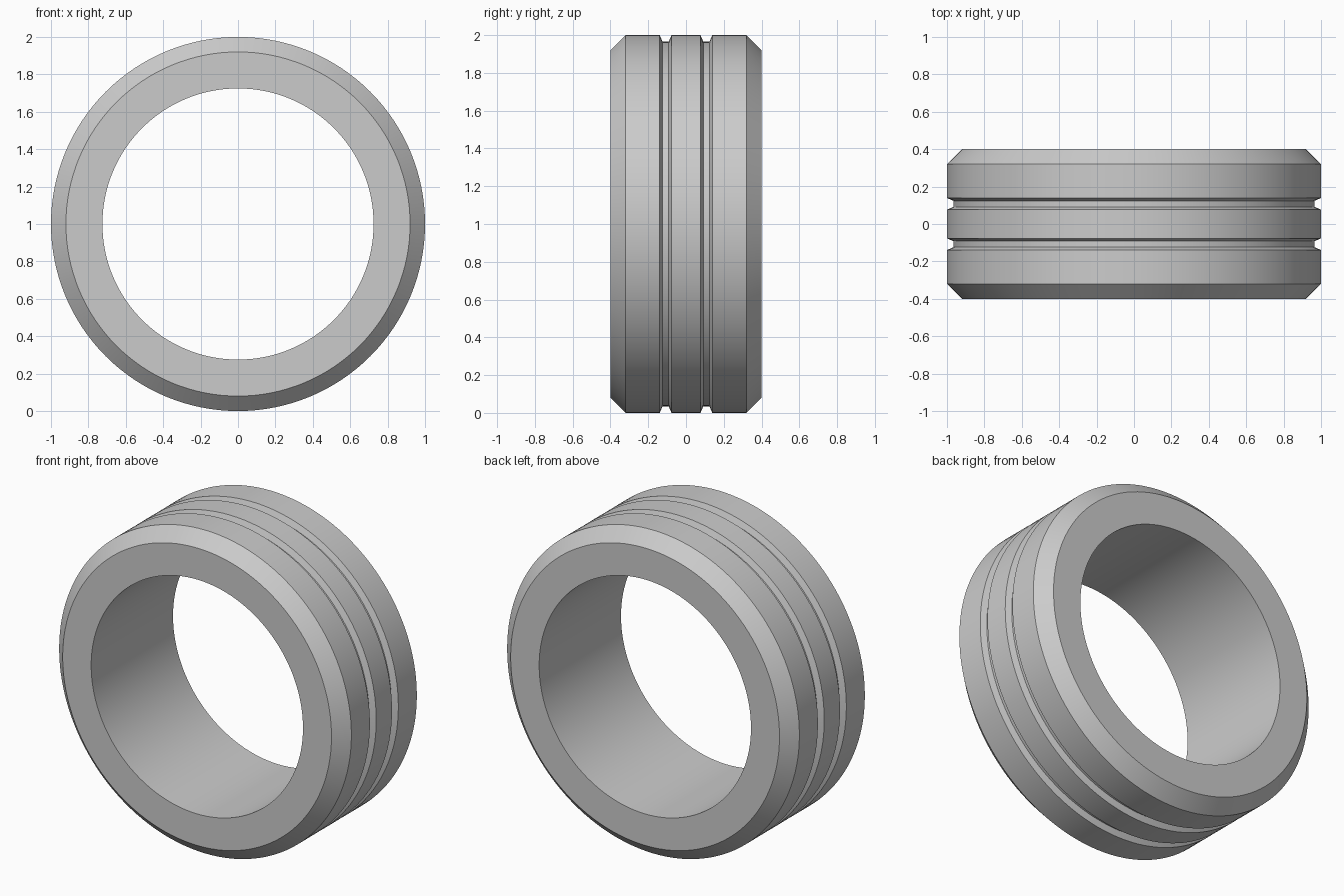
import bpy
import math

if "Cube" in bpy.data.objects:
    bpy.data.objects.remove(bpy.data.objects["Cube"], do_unlink=True)

SEGMENTS = 128
INNER, OUTER, GROOVE = 0.725, 1.0, 0.965
HALF_WIDTH, CHAMFER = 0.4, 0.08

# Half of the closed cross-section, as (y, radius) from the middle outwards
half = [
    (0.077, OUTER), (0.092, GROOVE), (0.124, GROOVE), (0.139, OUTER),
    (HALF_WIDTH - CHAMFER, OUTER), (HALF_WIDTH, OUTER - CHAMFER),
    (HALF_WIDTH, INNER),
]
profile = [(-y, r) for y, r in reversed(half)] + half

# Sweep the cross-section round the y axis
verts, faces = [], []
count = len(profile)
for i in range(SEGMENTS):
    angle = math.tau * i / SEGMENTS
    verts += [(r * math.sin(angle), y, OUTER + r * math.cos(angle)) for y, r in profile]
    here, there = i * count, (i + 1) % SEGMENTS * count
    for j in range(count):
        k = (j + 1) % count
        faces.append((here + j, here + k, there + k, there + j))

mesh = bpy.data.meshes.new("grooved_ring")
mesh.from_pydata(verts, [], faces)
mesh.validate()
ring = bpy.data.objects.new("grooved_ring", mesh)
bpy.context.collection.objects.link(ring)

# Face normals outwards and keep the profile corners sharp
bpy.ops.object.select_all(action="DESELECT")
ring.select_set(True)
bpy.context.view_layer.objects.active = ring
bpy.ops.object.mode_set(mode="EDIT")
bpy.ops.mesh.select_all(action="SELECT")
bpy.ops.mesh.normals_make_consistent(inside=False)
bpy.ops.object.mode_set(mode="OBJECT")
bpy.ops.object.shade_smooth_by_angle(angle=math.radians(30))

# Plain grey finish
grey = (0.6, 0.6, 0.6, 1)
material = bpy.data.materials.new("light_grey")
material.use_nodes = True
material.diffuse_color = grey
material.node_tree.nodes["Principled BSDF"].inputs["Base Color"].default_value = grey
mesh.materials.append(material)
